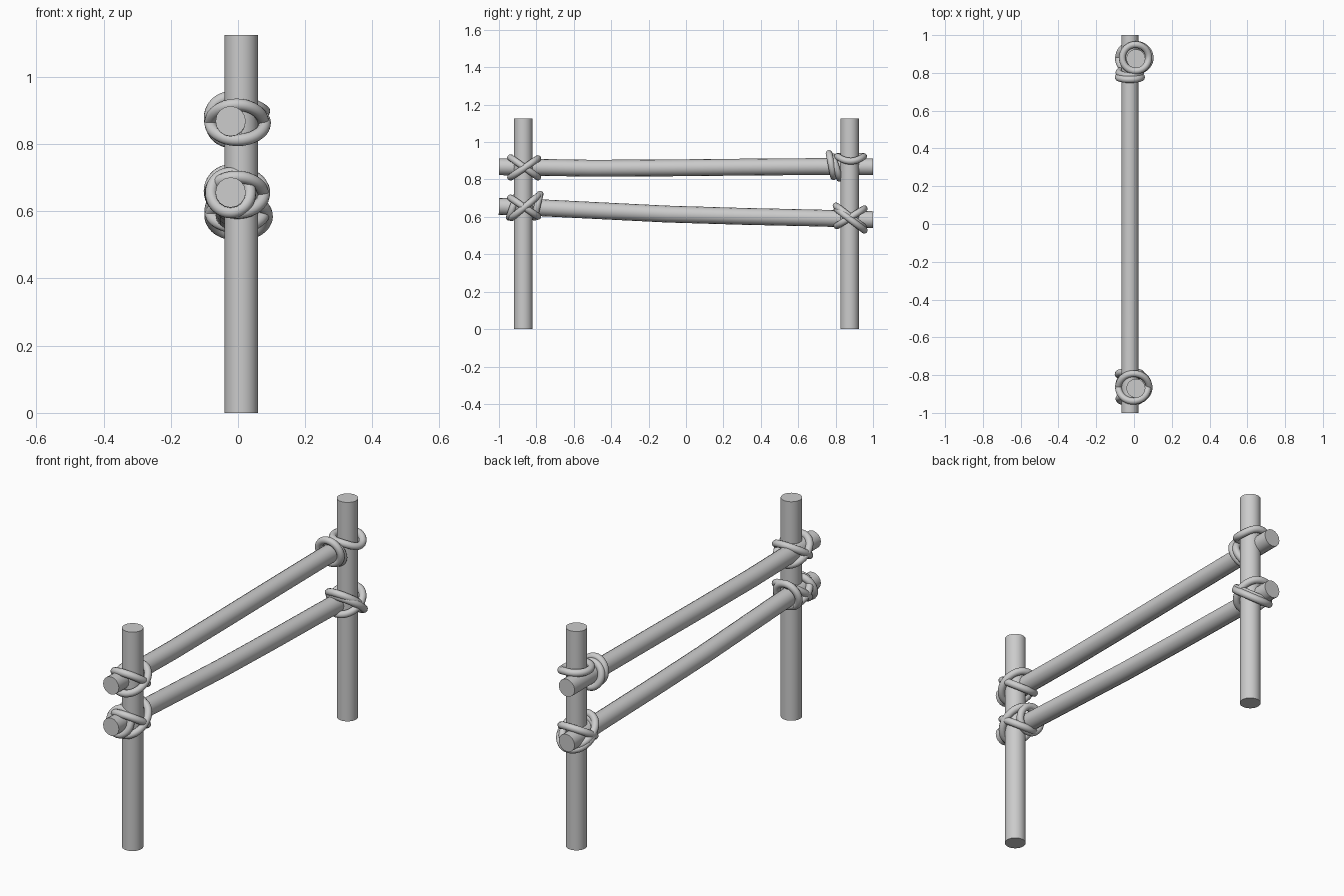
import bpy
from math import sin, cos, pi, radians

if "Cube" in bpy.data.objects:
    bpy.data.objects.remove(bpy.data.objects["Cube"])

POST_X, POST_R = 0.01, 0.05
RAIL_X, RAIL_R = -0.022, 0.045
ROPE_R = 0.018


def finish():
    bpy.ops.object.shade_smooth_by_angle(angle=radians(40))


def tube(name, pts, radius, cyclic, res=4):
    """Round tube along a path, turned into a mesh."""
    cu = bpy.data.curves.new(name, 'CURVE')
    cu.dimensions = '3D'
    cu.bevel_depth = radius
    cu.bevel_resolution = res
    cu.use_fill_caps = not cyclic
    sp = cu.splines.new('POLY')
    sp.points.add(len(pts) - 1)
    for p, co in zip(sp.points, pts):
        p.co = (*co, 1)
    sp.use_cyclic_u = cyclic
    ob = bpy.data.objects.new(name, cu)
    bpy.context.collection.objects.link(ob)
    bpy.ops.object.select_all(action='DESELECT')
    ob.select_set(True)
    bpy.context.view_layer.objects.active = ob
    bpy.ops.object.convert(target='MESH')
    finish()


def loop(name, fn, n=40):
    tube(name, [fn(2 * pi * i / n) for i in range(n)], ROPE_R, True)


def diagonal(name, y, z, tilt, out=0.0):
    """Rope loop around post and rail, rising by tilt toward +y."""
    loop(name, lambda t: (-0.004 + out / 2 + (0.078 + out / 2) * cos(t),
                          y + 0.073 * sin(t), z + tilt * sin(t)))


def coil(name, y, z, skew, r=0.062):
    """Rope loop around the rail only, leaning along y."""
    loop(name, lambda t: (RAIL_X + r * cos(t), y + skew * sin(t),
                          z + r * sin(t)))


def saddle(name, y, z, dip):
    """Rope loop hung over the rail, dipping across the post face."""
    loop(name, lambda t: (0.008 + 0.07 * cos(t), y + 0.07 * sin(t),
                          z + 0.055 - dip * max(cos(t), 0) ** 2))


# Posts
for name, y in (("front_post", -0.87), ("back_post", 0.875)):
    bpy.ops.mesh.primitive_cylinder_add(vertices=32, radius=POST_R, depth=1.125,
                                        location=(POST_X, y, 0.5625))
    bpy.context.object.name = name
    finish()

# Gently bent rails
rails = {
    "upper_rail": [(-1, .868), (-.8, .865), (-.5, .86), (-.1, .862), (.3, .866), (.7, .869), (1, .868)],
    "lower_rail": [(-1, .656), (-.8, .65), (-.5, .635), (-.1, .615), (.3, .603), (.7, .594), (1, .585)],
}
for name, path in rails.items():
    tube(name, [(RAIL_X, y, z) for y, z in path], RAIL_R, False, 6)

# Upper front lashing: crossed loops
diagonal("upper_front_rope_a", -0.865, 0.865, -0.052)
diagonal("upper_front_rope_b", -0.865, 0.862, 0.05, 0.006)

# Lower front lashing: diagonal loops and a coil on each side of the post
diagonal("lower_front_rope_a", -0.86, 0.655, 0.06, 0.004)
diagonal("lower_front_rope_b", -0.865, 0.652, -0.05)
coil("lower_front_coil", -0.795, 0.66, 0.015)
coil("lower_front_outer_coil", -0.925, 0.655, 0.02, 0.058)

# Upper back lashing: saddle over the post, double coil on the rail
saddle("upper_back_saddle", 0.88, 0.868, 0.025)
coil("upper_back_coil_a", 0.777, 0.877, -0.012)
coil("upper_back_coil_b", 0.803, 0.864, -0.018, 0.058)

# Lower back lashing: doubled diagonal with one crossing loop
diagonal("lower_back_rope_a", 0.875, 0.603, -0.056)
diagonal("lower_back_rope_b", 0.88, 0.585, -0.056, 0.012)
diagonal("lower_back_rope_c", 0.88, 0.598, 0.046, 0.004)
